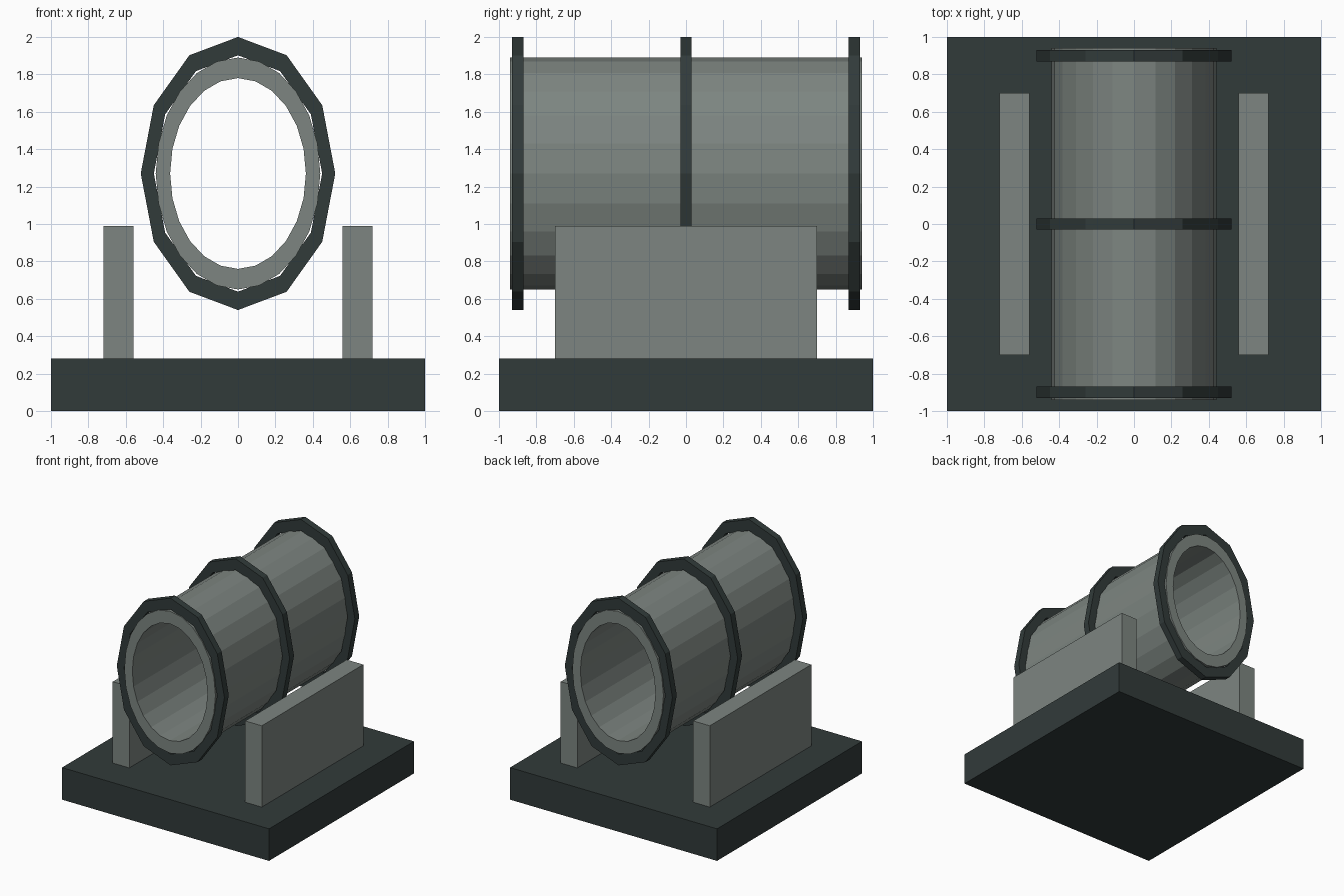
import bpy, bmesh, math

if "Cube" in bpy.data.objects:
    bpy.data.objects.remove(bpy.data.objects["Cube"])


def material(name, rgb):
    m = bpy.data.materials.new(name)
    m.diffuse_color = (*rgb, 1)
    m.use_nodes = True
    m.node_tree.nodes["Principled BSDF"].inputs["Base Color"].default_value = m.diffuse_color
    return m


DARK = material("dark slate", (0.031, 0.043, 0.042))
GREY = material("stone grey", (0.205, 0.235, 0.218))


def finish(name, bm, mat):
    bmesh.ops.recalc_face_normals(bm, faces=bm.faces)
    me = bpy.data.meshes.new(name)
    bm.to_mesh(me)
    bm.free()
    me.materials.append(mat)
    ob = bpy.data.objects.new(name, me)
    bpy.context.collection.objects.link(ob)
    return ob


def box(name, x0, x1, y0, y1, z0, z1, mat):
    bm = bmesh.new()
    bmesh.ops.create_cube(bm, size=1)
    for v in bm.verts:
        v.co = ((x0 + x1) / 2 + v.co.x * (x1 - x0),
                (y0 + y1) / 2 + v.co.y * (y1 - y0),
                (z0 + z1) / 2 + v.co.z * (z1 - z0))
    return finish(name, bm, mat)


def oval_pipe(name, outer, inner, y0, y1, sides, mat, zc=1.27):
    """Hollow oval pipe along y; outer and inner are (x radius, z radius)."""
    bm = bmesh.new()
    loops = []
    for (rx, rz), y in ((outer, y0), (outer, y1), (inner, y1), (inner, y0)):
        loops.append([bm.verts.new((rx * math.sin(a), y, zc + rz * math.cos(a)))
                      for a in (2 * math.pi * i / sides for i in range(sides))])
    for k in range(4):
        p, q = loops[k], loops[(k + 1) % 4]
        for i in range(sides):
            j = (i + 1) % sides
            bm.faces.new((p[i], p[j], q[j], q[i]))
    return finish(name, bm, mat)


# Base slab
box("base", -1, 1, -1, 1, 0, 0.28, DARK)

# Side walls standing on the base
for side, x0 in (("left", -0.72), ("right", 0.56)):
    box(side + "_support", x0, x0 + 0.16, -0.7, 0.7, 0.28, 0.99, GREY)

# Hollow barrel
oval_pipe("barrel", (0.44, 0.62), (0.363, 0.51), -0.94, 0.94, 24, GREY)

# Bands around the barrel
for label, y in (("front", -0.9), ("middle", 0), ("back", 0.9)):
    oval_pipe(label + "_band", (0.52, 0.73), (0.45, 0.632),
              y - 0.03, y + 0.03, 12, DARK)
